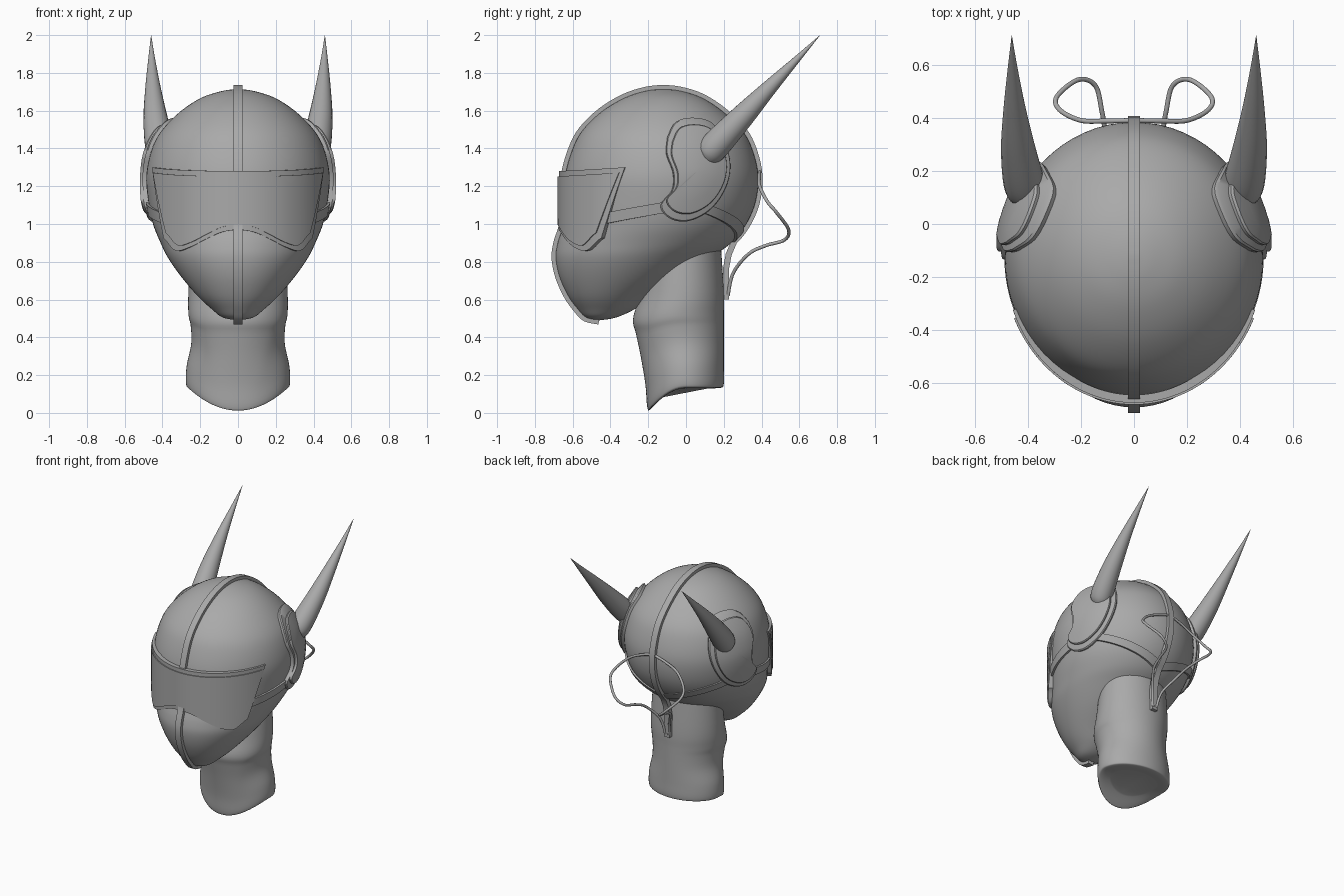
import bpy, bmesh
from math import sin, cos, pi, radians, hypot
from mathutils import Vector

if "Cube" in bpy.data.objects:
    bpy.data.objects.remove(bpy.data.objects["Cube"])

grey = bpy.data.materials.new("plain_grey")
grey.use_nodes = True
grey.diffuse_color = (0.4, 0.4, 0.4, 1)
grey.node_tree.nodes["Principled BSDF"].inputs["Base Color"].default_value = (0.4, 0.4, 0.4, 1)


def lerp(a, b, t):
    return a + (b - a) * t


def spline(points, t):
    """Smooth interpolation through points, t runs from 0 to 1."""
    n = len(points) - 1
    i = min(int(t * n), n - 1)
    f = t * n - i
    p0, p1, p2, p3 = (points[min(max(k, 0), n)] for k in range(i - 1, i + 3))
    return [b + f * (c - a + f * (2*a - 5*b + 4*c - d + f * (3*b - a - 3*c + d))) / 2
            for a, b, c, d in zip(p0, p1, p2, p3)]


def samples(points, count):
    return [spline(points, k / (count - 1)) for k in range(count)]


def loft(name, rings, angle=40):
    """Skin a list of closed rings and cap both ends."""
    bm = bmesh.new()
    loops = [[bm.verts.new(p) for p in ring] for ring in rings]
    n = len(rings[0])
    for a, b in zip(loops, loops[1:]):
        for i in range(n):
            j = (i + 1) % n
            bm.faces.new((a[i], a[j], b[j], b[i]))
    bm.faces.new(loops[0])
    bm.faces.new(loops[-1])
    bmesh.ops.remove_doubles(bm, verts=bm.verts, dist=0.0001)
    bmesh.ops.recalc_face_normals(bm, faces=bm.faces)
    mesh = bpy.data.meshes.new(name)
    bm.to_mesh(mesh)
    bm.free()
    mesh.materials.append(grey)
    obj = bpy.data.objects.new(name, mesh)
    bpy.context.collection.objects.link(obj)
    bpy.ops.object.select_all(action="DESELECT")
    obj.select_set(True)
    bpy.context.view_layer.objects.active = obj
    bpy.ops.object.shade_smooth_by_angle(angle=radians(angle))
    return obj


# Head sections: height, front y, back y, half width
HEAD = [(.49, -.46, -.46, 0), (.505, -.53, -.37, .08), (.55, -.575, -.27, .14),
        (.62, -.625, -.17, .215), (.72, -.67, -.01, .30), (.82, -.69, .13, .37),
        (.9, -.68, .24, .41), (1, -.65, .32, .45), (1.12, -.645, .37, .475),
        (1.26, -.64, .383, .485), (1.4, -.6, .35, .455), (1.5, -.545, .295, .4),
        (1.6, -.44, .19, .3), (1.67, -.32, .08, .19), (1.705, -.21, -.03, .08),
        (1.715, -.12, -.12, 0)]


def head_at(z):
    lo, hi = 0, 1
    for _ in range(30):
        mid = (lo + hi) / 2
        if spline(HEAD, mid)[0] < z:
            lo = mid
        else:
            hi = mid
    return spline(HEAD, lo)


def head_point(turn, z, out=0):
    """Point on the head; turn 0 is the front, 90 degrees the left."""
    _, front, back, half = head_at(z)
    return Vector(((half + out) * sin(turn),
                   (front + back) / 2 - ((back - front) / 2 + out) * cos(turn), z))


def head_side(y, z, out):
    """Point on the left side of the head, pushed out along its normal."""
    def x_at(y, z):
        _, front, back, half = head_at(z)
        k = (y - (front + back) / 2) / ((back - front) / 2)
        return half * max(0.02, 1 - k * k) ** .5
    x, e = x_at(y, z), .01
    normal = Vector((1, (x_at(y - e, z) - x_at(y + e, z)) / (2 * e),
                     (x_at(y, z - e) - x_at(y, z + e)) / (2 * e))).normalized()
    return Vector((x, y, z)) + normal * out


def ellipse(z, front, back, half, n=64):
    return [(half * sin(2 * pi * i / n),
             (front + back) / 2 - (back - front) / 2 * cos(2 * pi * i / n), z) for i in range(n)]


loft("head", [ellipse(*s) for s in samples(HEAD, 76)], 80)

# Neck with a base that dips at the front
NECK = [(0, -.12, .12, .18), (.004, -.185, .185, .255), (.03, -.205, .2, .275),
        (.15, -.215, .2, .272), (.3, -.24, .2, .248), (.42, -.265, .2, .25),
        (.5, -.28, .2, .262), (.65, -.24, .2, .262), (.95, -.2, .18, .24)]
neck = []
for h, front, back, half in samples(NECK, 40):
    fade = max(0, 1 - h / .6)
    neck.append([(x, y, h + fade * .13 * (1 - min(1, max(0, -y / .2)) ** 2))
                 for x, y, _ in ellipse(h, front, back, half)])
loft("neck", neck, 70)

# Centre band from the chin over the crown to the nape
outline = samples(HEAD, 60)
path = [(s[1], s[0]) for s in outline] + [(s[2], s[0]) for s in outline[-2:0:-1] if s[0] > .9]
path += [(.22, .84), (.205, .76), (.205, .6)]
band = []
for i, (y, z) in enumerate(path):
    a, b = path[max(i - 1, 0)], path[min(i + 1, len(path) - 1)]
    dy, dz = b[0] - a[0], b[1] - a[1]
    d = hypot(dy, dz)
    ny, nz = -dz / d, dy / d
    band.append([(x, y + ny * o, z + nz * o)
                 for x, o in ((-.023, -.01), (-.023, .022), (.023, .022), (.023, -.01))])
loft("centre_band", band, 35)


# Wraparound visor: frame and raised lens
BOTTOM = [(.97,), (.955,), (.915,), (.875,), (.86,), (.925,)]


def visor(name, margin, inner, outer):
    rings = []
    for c in range(49):
        u = c / 24 - 1
        top = 1.28 + .02 * u * u - margin
        low = spline(BOTTOM, abs(u))[0] + margin
        ring = []
        for out, rows in ((outer, range(9)), (inner, range(8, -1, -1))):
            for r in rows:
                v = r / 8
                turn = u * (radians(lerp(54, 69, v)) - margin * 2)
                ring.append(((.47 + out) * sin(turn), -.13 - (.525 + out) * cos(turn),
                             lerp(low, top, v)))
        rings.append(ring)
    loft(name, rings, 35)


visor("visor_frame", 0, -.012, .018)
visor("visor_lens", .028, 0, .025)

# Ear plate outline as side y, height
EAR = [(-.1, 1.45), (-.06, 1.525), (.02, 1.55), (.12, 1.53), (.185, 1.45), (.22, 1.34),
       (.215, 1.24), (.17, 1.14), (.1, 1.065), (0, 1.02), (-.09, 1.035), (-.135, 1.1),
       (-.075, 1.18), (-.07, 1.27), (-.105, 1.37), (-.1, 1.45)]
HORN = [(.39, .09, 1.345, .03), (.4, .115, 1.365, .066), (.415, .16, 1.42, .077),
        (.437, .29, 1.56, .064), (.45, .44, 1.72, .041), (.457, .59, 1.875, .018),
        (.46, .71, 2, .0005)]
WIRE = [(0, .39, 1.28), (.1, .388, 1.25), (.2, .39, 1.2), (.28, .43, 1.12), (.29, .48, 1.06),
        (.21, .543, .97), (.145, .52, .915), (.12, .42, .885), (.1, .33, .84),
        (.04, .25, .74), (.015, .222, .62)]


def tube(name, path, side):
    """Round sweep along x, y, z, radius."""
    rings = []
    for i, p in enumerate(path):
        a, b = path[max(i - 1, 0)], path[min(i + 1, len(path) - 1)]
        turn = (Vector(b[:3]) - Vector(a[:3])).to_track_quat("Z", "X")
        ring = [Vector(p[:3]) + turn @ Vector((p[3] * cos(k * pi / 12), p[3] * sin(k * pi / 12), 0))
                for k in range(24)]
        rings.append([(side * x, y, z) for x, y, z in ring])
    loft(name, rings, 60)


def ear_plate(name, size, height, side):
    edge = samples(EAR, 73)[:-1]
    rings = []
    for scale, out in ((1, -.02), (1, height - .006), (.97, height), (.7, height),
                       (.4, height), (.1, height)):
        pts = [head_side(lerp(.05, y, scale * size), lerp(1.28, z, scale * size), out)
               for y, z in edge]
        rings.append([(side * x, y, z) for x, y, z in pts])
    loft(name, rings, 35)


def strap(name, start, end, high, low, width, side):
    rings = []
    for i in range(25):
        turn, z = radians(lerp(start, end, i / 24)), lerp(high, low, i / 24)
        ring = [head_point(turn, z + h, out) for h, out in
                ((-width, -.01), (-width, .014), (width, .014), (width, -.01))]
        rings.append([(side * x, y, z) for x, y, z in ring])
    loft(name, rings, 35)


for label, side in (("left", 1), ("right", -1)):
    ear_plate(label + "_ear_plate", 1, .024, side)
    ear_plate(label + "_ear_cover", .84, .04, side)
    tube(label + "_horn", samples(HORN, 40), side)
    tube(label + "_wire_loop", [p + [.009] for p in samples(WIRE, 80)], side)
    strap(label + "_front_strap", 48, 98, 1.015, 1.095, .03, side)
    strap(label + "_back_strap", 112, 180, 1.1, .92, .024, side)
